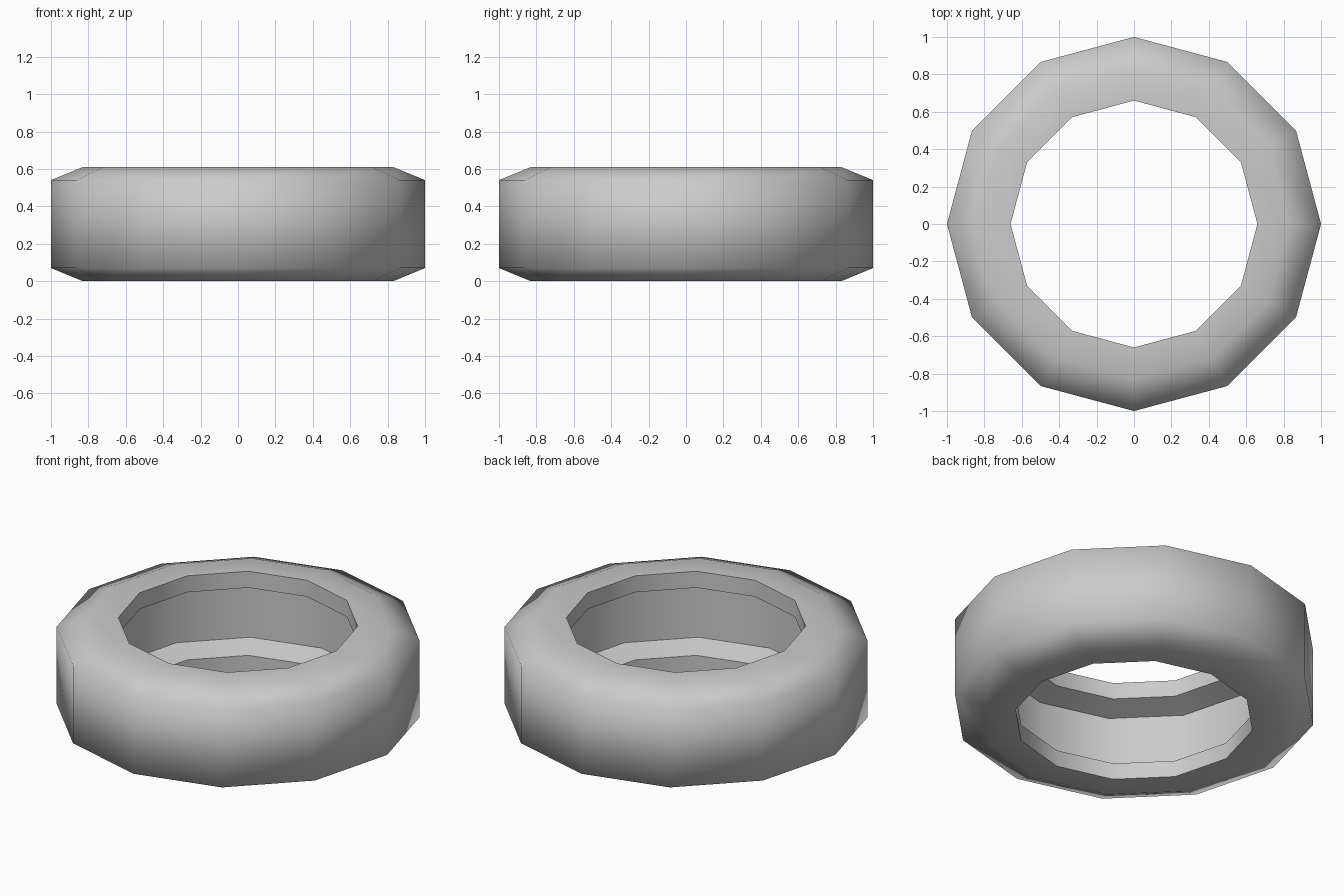
import bpy
import bmesh
from math import cos, sin, tau

default_cube = bpy.data.objects.get("Cube")
if default_cube:
    bpy.data.objects.remove(default_cube, do_unlink=True)

SIDES = 12
HEIGHT = 0.61

# Grey rubber
rubber = bpy.data.materials.new("grey_rubber")
rubber.use_nodes = True
grey = (0.6, 0.6, 0.6, 1)
rubber.diffuse_color = grey
rubber.node_tree.nodes["Principled BSDF"].inputs["Base Color"].default_value = grey

# Lower half of the hollow cross-section, from inner wall to tread: (radius, z)
lower = [(0.80, 0.145), (0.66, 0.10), (0.66, 0), (0.83, 0), (1.0, 0.07)]
upper = [(r, HEIGHT - z) for r, z in reversed(lower)]
profile = lower + upper

# Tyre: the closed cross-section swept round the axis
bm = bmesh.new()
rings = [[bm.verts.new((r * cos(tau * i / SIDES), r * sin(tau * i / SIDES), z))
          for r, z in profile] for i in range(SIDES)]
for i, ring in enumerate(rings):
    following = rings[(i + 1) % SIDES]
    for j in range(len(profile)):
        k = (j + 1) % len(profile)
        bm.faces.new((ring[j], following[j], following[k], ring[k]))
bmesh.ops.recalc_face_normals(bm, faces=bm.faces)

# Rounded outside, crisp rims and ledges inside
for face in bm.faces:
    face.smooth = True
for edge in bm.edges:
    a, b = edge.verts
    level = abs(a.co.z - b.co.z) < 0.001
    inside = max(a.co.xy.length, b.co.xy.length) < 0.82
    across = abs(a.co.xy.length - b.co.xy.length) < 0.001
    edge.smooth = not (level and inside and across)

mesh = bpy.data.meshes.new("tyre")
bm.to_mesh(mesh)
bm.free()
mesh.materials.append(rubber)
tyre = bpy.data.objects.new("tyre", mesh)
bpy.context.collection.objects.link(tyre)
